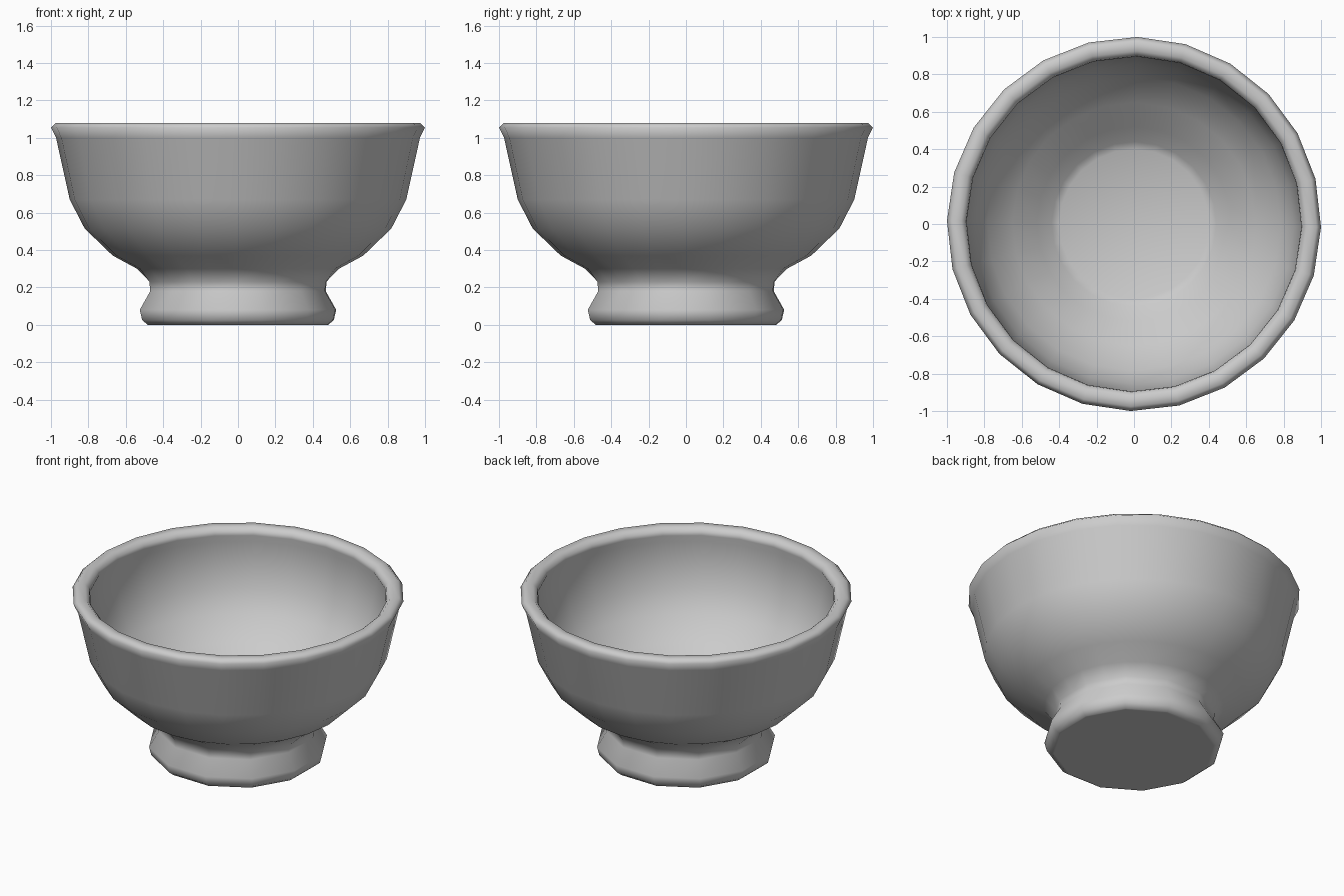
import bpy, bmesh, math

cube = bpy.data.objects.get("Cube")
if cube:
    bpy.data.objects.remove(cube, do_unlink=True)

SIDES = 24
TURN = math.radians(-1)
GREY = (0.6, 0.6, 0.6, 1)

clay = bpy.data.materials.new("grey_ceramic")
clay.use_nodes = True
clay.diffuse_color = GREY
clay.node_tree.nodes["Principled BSDF"].inputs["Base Color"].default_value = GREY

# Radius and height from the underside of the foot, up the wall, over the lip and down inside
foot = [(0.465, 0), (0.48, 0), (0.51, 0.025), (0.523, 0.08), (0.467, 0.18), (0.472, 0.23)]
outer = [(0.54, 0.3), (0.67, 0.37), (0.82, 0.515), (0.9, 0.67), (0.973, 1.0)]
lip = [(1.0, 1.055), (0.975, 1.078), (0.925, 1.078), (0.9, 1.055), (0.895, 1.03), (0.915, 0.98)]
inner = [(0.855, 0.7), (0.785, 0.56), (0.65, 0.43), (0.52, 0.33), (0.44, 0.25), (0.4, 0.23)]


def ring(bm, radius, z, twelve_sided):
    """Ring of vertices; a twelve-sided one has a corner at every other vertex."""
    verts = []
    for i in range(SIDES):
        a = TURN + math.tau * i / SIDES
        r = radius / math.cos(math.tau / SIDES) if twelve_sided and i % 2 else radius
        verts.append(bm.verts.new((r * math.cos(a), r * math.sin(a), z)))
    return verts


# One continuous turned surface
bm = bmesh.new()
rings = [ring(bm, r, z, True) for r, z in foot]
rings += [ring(bm, r, z, False) for r, z in outer + lip + inner]
for low, high in zip(rings, rings[1:]):
    for i in range(SIDES):
        j = (i + 1) % SIDES
        bm.faces.new((low[i], low[j], high[j], high[i]))

# Underside of the foot and floor of the bowl
bm.faces.new(rings[0][::-1])
bm.faces.new(rings[-1])
bmesh.ops.recalc_face_normals(bm, faces=bm.faces)

mesh = bpy.data.meshes.new("bowl")
bm.to_mesh(mesh)
bm.free()
mesh.materials.append(clay)
bowl = bpy.data.objects.new("bowl", mesh)
bpy.context.collection.objects.link(bowl)

# Smooth shading over the whole turned surface
bpy.context.view_layer.objects.active = bowl
bowl.select_set(True)
bpy.ops.object.shade_smooth_by_angle(angle=math.radians(80))
